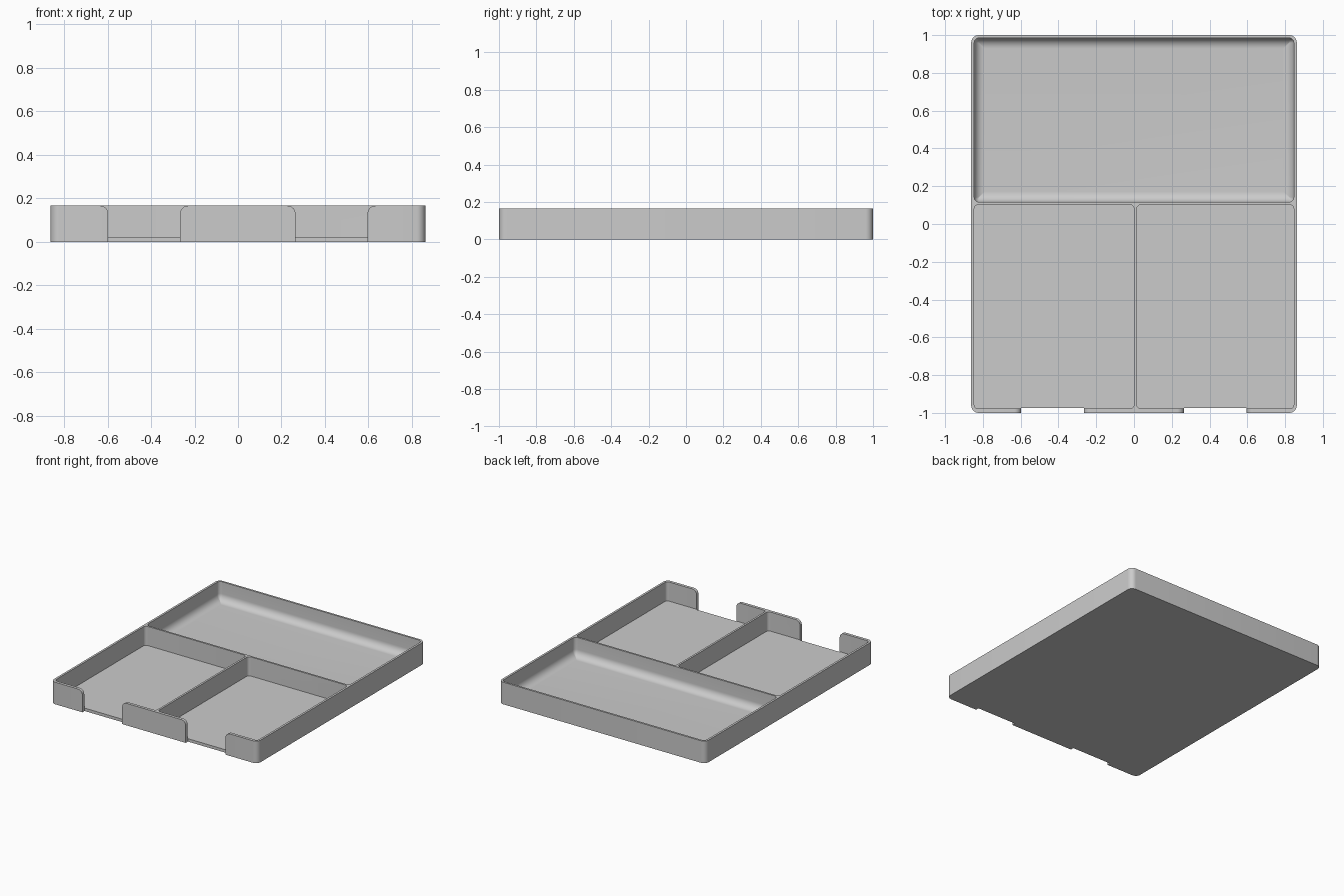
import bpy, bmesh
from math import sin, cos, pi

cube = bpy.data.objects.get("Cube")
if cube:
    bpy.data.objects.remove(cube)

HEIGHT, FLOOR, HALF_W = 0.166, 0.022, 0.862

grey = bpy.data.materials.new("light grey")
grey.use_nodes = True
colour = (0.6, 0.6, 0.6, 1)
grey.diffuse_color = colour
grey.node_tree.nodes["Principled BSDF"].inputs["Base Color"].default_value = colour


def finish(bm, name):
    bmesh.ops.recalc_face_normals(bm, faces=bm.faces[:])
    mesh = bpy.data.meshes.new(name)
    bm.to_mesh(mesh)
    bm.free()
    obj = bpy.data.objects.new(name, mesh)
    bpy.context.collection.objects.link(obj)
    mesh.materials.append(grey)
    return obj


def rounded_outline(x0, x1, y0, y1, r, steps=8):
    corners = ((x1 - r, y1 - r), (x0 + r, y1 - r), (x0 + r, y0 + r), (x1 - r, y0 + r))
    return [(cx + r * cos(a), cy + r * sin(a))
            for i, (cx, cy) in enumerate(corners)
            for a in [(i + k / steps) * pi / 2 for k in range(steps + 1)]]


def rounded_box(name, x0, x1, y0, y1, z0, z1, r, fillet=0.0, steps=10):
    """Upright box with round corners and an optional filleted base."""
    levels = [(0, z0)]
    if fillet:
        angles = [k / steps * pi / 2 for k in range(steps + 1)]
        levels = [(fillet * (1 - sin(a)), z0 + fillet * (1 - cos(a))) for a in angles]
    levels.append((0, z1))
    bm = bmesh.new()
    rings = []
    for inset, z in levels:
        pts = rounded_outline(x0 + inset, x1 - inset, y0 + inset, y1 - inset,
                              max(r - inset, 0.003))
        rings.append([bm.verts.new((x, y, z)) for x, y in pts])
    n = len(rings[0])
    for low, high in zip(rings, rings[1:]):
        for i in range(n):
            bm.faces.new((low[i], low[(i + 1) % n], high[(i + 1) % n], high[i]))
    bm.faces.new(rings[0][::-1])
    bm.faces.new(rings[-1])
    return finish(bm, name)


def notch(name, x0, x1, r=0.036, steps=8):
    """Opening through the front wall whose top edges flare outwards."""
    arc = [k / steps * pi / 2 for k in range(steps + 1)]
    right = [(x1 + r - r * cos(a), HEIGHT - r + r * sin(a)) for a in arc]
    left = [(x0 + x1 - x, z) for x, z in reversed(right)]
    pts = ([(x0, -0.1), (x1, -0.1)] + right
           + [(x1 + r, 0.3), (x0 - r, 0.3)] + left)
    bm = bmesh.new()
    face = bm.faces.new([bm.verts.new((x, -1.1, z)) for x, z in pts])
    side = bmesh.ops.extrude_face_region(bm, geom=[face])["geom"]
    moved = [v for v in side if isinstance(v, bmesh.types.BMVert)]
    bmesh.ops.translate(bm, verts=moved, vec=(0, 1.1 - 0.974, 0))
    return finish(bm, name)


# Solid body with rounded corners
tray = rounded_box("tray", -HALF_W, HALF_W, -1, 1, 0, HEIGHT, 0.04)

# Three compartments and two finger openings
inner = HALF_W - 0.016
cutters = [
    rounded_box("back_pocket", -inner, inner, 0.116, 0.985, FLOOR, 0.3, 0.026, 0.055),
    rounded_box("right_pocket", -inner, 0.0, -0.978, 0.102, FLOOR, 0.3, 0.022),
    rounded_box("left_pocket", 0.015, inner, -0.978, 0.102, FLOOR, 0.3, 0.022),
    notch("right_notch", -0.598, -0.266),
    notch("left_notch", 0.264, 0.596),
]
for cutter in cutters:
    cutter.hide_render = True
    mod = tray.modifiers.new(cutter.name, 'BOOLEAN')
    mod.operation = 'DIFFERENCE'
    mod.solver = 'EXACT'
    mod.object = cutter

# Bake the cuts, then remove the cutters
bpy.context.view_layer.update()
graph = bpy.context.evaluated_depsgraph_get()
result = bpy.data.meshes.new_from_object(tray.evaluated_get(graph))
tray.modifiers.clear()
tray.data = result
for cutter in cutters:
    bpy.data.objects.remove(cutter)

bpy.ops.object.select_all(action='DESELECT')
tray.select_set(True)
bpy.context.view_layer.objects.active = tray
bpy.ops.object.shade_smooth_by_angle(angle=pi / 6)
